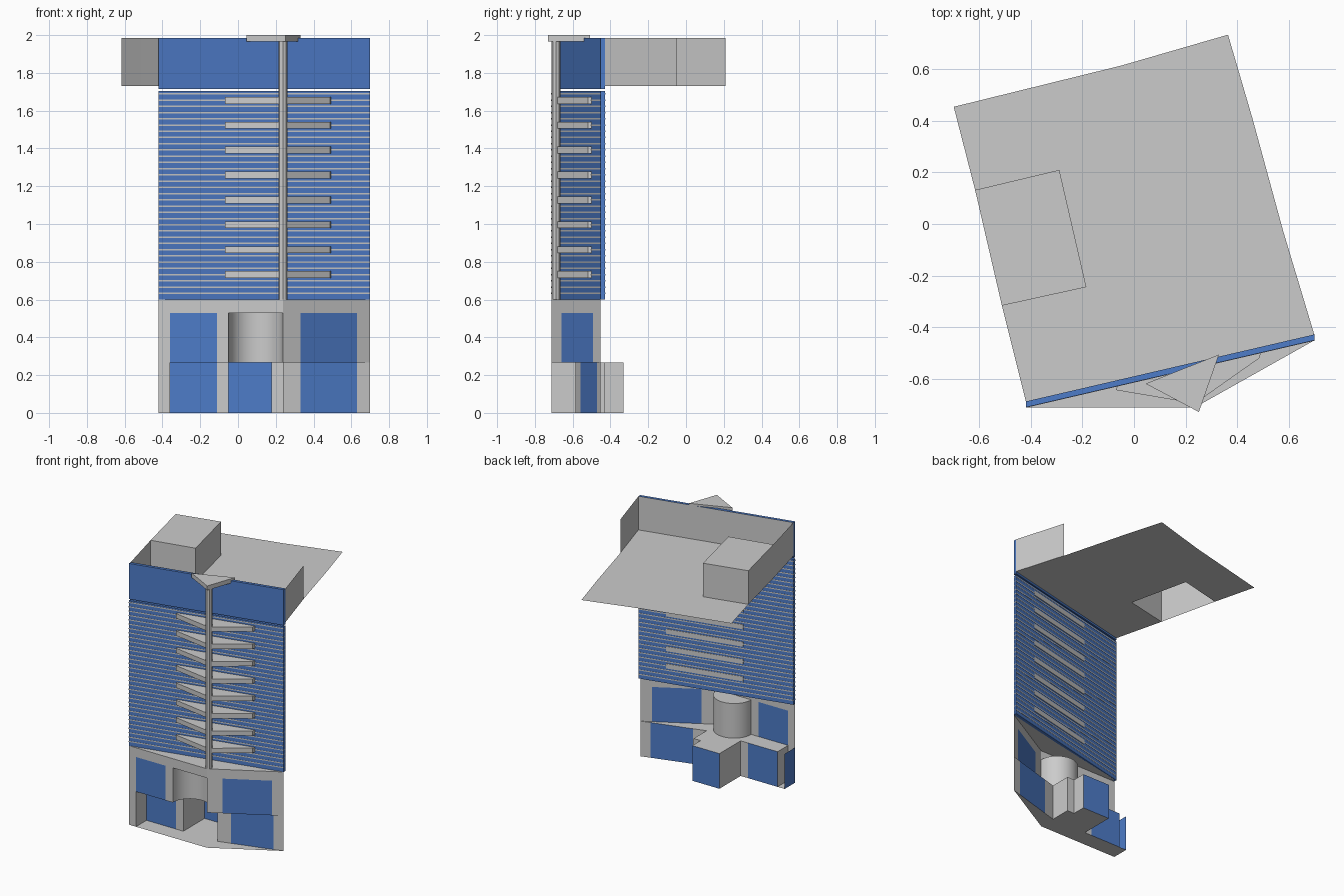
import bpy, math

if "Cube" in bpy.data.objects:
    bpy.data.objects.remove(bpy.data.objects["Cube"])

glass = bpy.data.materials.new("blue_glass")
glass.diffuse_color = (0.075, 0.2, 0.58, 1)
glass.use_nodes = True
glass.node_tree.nodes["Principled BSDF"].inputs["Base Color"].default_value = glass.diffuse_color


def mesh(name, verts, faces, mat=None):
    me = bpy.data.meshes.new(name)
    me.from_pydata(verts, [], faces)
    ob = bpy.data.objects.new(name, me)
    bpy.context.collection.objects.link(ob)
    if mat:
        me.materials.append(mat)
    return ob


def plate(name, pts, z, mat=None):
    """Flat horizontal sheet."""
    return mesh(name, [(x, y, z) for x, y in pts], [list(range(len(pts)))], mat)


def wall(name, path, z0, z1, mat=None):
    """Upright sheet along a plan path."""
    n = len(path)
    v = [(x, y, z0) for x, y in path] + [(x, y, z1) for x, y in path]
    return mesh(name, v, [(i, i + 1, n + i + 1, n + i) for i in range(n - 1)], mat)


def prism(name, pts, z0, z1, mat=None):
    """Closed solid from a counter-clockwise plan outline."""
    n = len(pts)
    v = [(x, y, z0) for x, y in pts] + [(x, y, z1) for x, y in pts]
    f = [(i, (i + 1) % n, n + (i + 1) % n, n + i) for i in range(n)]
    f += [tuple(range(n - 1, -1, -1)), tuple(range(n, 2 * n))]
    return mesh(name, v, f, mat)


def at(p, q, x):
    """Point on line p-q at a given x."""
    return (x, p[1] + (q[1] - p[1]) * (x - p[0]) / (q[0] - p[0]))


def window_wall(name, p, q, xa, xb, z0, ztop, z1):
    """Wall with one glazed bay between xa and xb, from z0 to ztop."""
    a, b = at(p, q, xa), at(p, q, xb)
    wall(name + "_left", [p, a], z0, z1)
    wall(name + "_right", [b, q], z0, z1)
    wall(name + "_window", [a, b], z0, ztop, glass)
    if z1 > ztop:
        wall(name + "_lintel", [a, b], ztop, z1)


# main plan points
L, R, V = (-0.42, -0.712), (0.70, -0.452), (0.237, -0.712)
Lb, Rb = (L[0], L[1] + 0.023), (R[0], R[1] + 0.023)
Z1, ZW, Z2 = 0.267, 0.53, 0.6


def strip(grow):
    return [(L[0], L[1] - grow), (R[0], R[1] - grow),
            (Rb[0], Rb[1] + grow), (Lb[0], Lb[1] + grow)]


# tower curtain wall and thin floor lines
prism("tower_glass", strip(0), Z2, 1.704, glass)
prism("top_glass", strip(0), 1.714, 1.985, glass)
pitch = 0.033
for i in range(1, 34):
    z = Z2 + i * pitch
    if z < 1.70:
        prism("floor_line", strip(0.0015), z - 0.004, z + 0.004)

# triangular balconies
for i in range(8):
    z = 0.732 + i * 0.1318
    prism("balcony", [(-0.07, -0.645), (0.237, -0.697), (0.488, -0.52),
                      (0.497, -0.472), (-0.058, -0.602)], z - 0.018, z + 0.018)

# mast and its triangular cap
prism("mast", [(0.2375 + 0.024 * math.cos(k * math.pi / 4),
                -0.688 + 0.024 * math.sin(k * math.pi / 4)) for k in range(8)], Z2, 1.97)
prism("mast_cap", [(0.045, -0.62), (0.252, -0.73), (0.33, -0.507)], 1.967, 2.0)

# roof deck with a notch under the penthouse
pent = [(-0.513, -0.317), (-0.185, -0.245), (-0.29, 0.21), (-0.617, 0.132)]
plate("roof_deck", [Lb, Rb, (0.58, -0.03), (0.46, 0.41), (0.365, 0.735), (-0.05, 0.615),
                    (-0.70, 0.455), pent[3], pent[2], pent[1], pent[0]], 1.73)
wall("penthouse_walls", pent + pent[:1], 1.73, 1.985)
plate("penthouse_roof", pent, 1.985)
wall("right_parapet", [Rb, (0.586, -0.05)], 1.73, 1.985)
wall("left_parapet", [Lb, pent[0]], 1.73, 1.985)
wall("front_parapet_lining", [(Lb[0], Lb[1] + 0.002), (Rb[0], Rb[1] + 0.002)], 1.73, 1.985)

# base, upper storey
plate("base_top", [L, V, R, Rb, Lb], Z2)
n0, n1 = (-0.05, L[1]), V
window_wall("upper_left_wall", L, n0, -0.36, -0.11, Z1, ZW, Z2)
window_wall("upper_right_wall", V, R, 0.33, 0.63, Z1, ZW, Z2)
wall("niche_lintel", [n0, n1], ZW, Z2)

# half-round niche
cx, rad = (n0[0] + n1[0]) / 2, (n1[0] - n0[0]) / 2
arc = [(cx - rad * math.cos(math.pi * k / 16), L[1] + rad * math.sin(math.pi * k / 16))
       for k in range(17)]
niche = wall("niche", arc, Z1, ZW)
for p in niche.data.polygons:
    p.use_smooth = True
plate("niche_ceiling", arc, ZW)

# base, ground storey
yg, yb = -0.585, -0.33
back = [R, (0.237, yg), (0.237, -0.43), (0.178, -0.43), (0.178, yb),
        (-0.05, yb), (-0.05, yg), (-0.36, yg)]
plate("ground_floor", [(-0.36, L[1]), V] + back, 0)
plate("pier_floor", [L, (-0.36, L[1]), (-0.36, yg), (-0.42, yg)], 0)
plate("ground_ceiling", [(-0.36, L[1])] + arc + back, Z1)
window_wall("lower_right_wall", (0.237, yg), R, 0.33, 0.63, 0, Z1, Z1)
wall("alcove_right_side", back[1:5], 0, Z1)
wall("alcove_glass", back[4:6], 0, Z1, glass)
wall("alcove_left_side", back[5:7] + [(-0.11, yg)], 0, Z1)
wall("lower_left_glass", [(-0.11, yg), (-0.36, yg)], 0, Z1, glass)
wall("pier", [L, (-0.36, L[1]), (-0.36, yg)], 0, Z1)
wall("pier_side_glass", [L, (-0.42, yg)], 0, Z1, glass)
